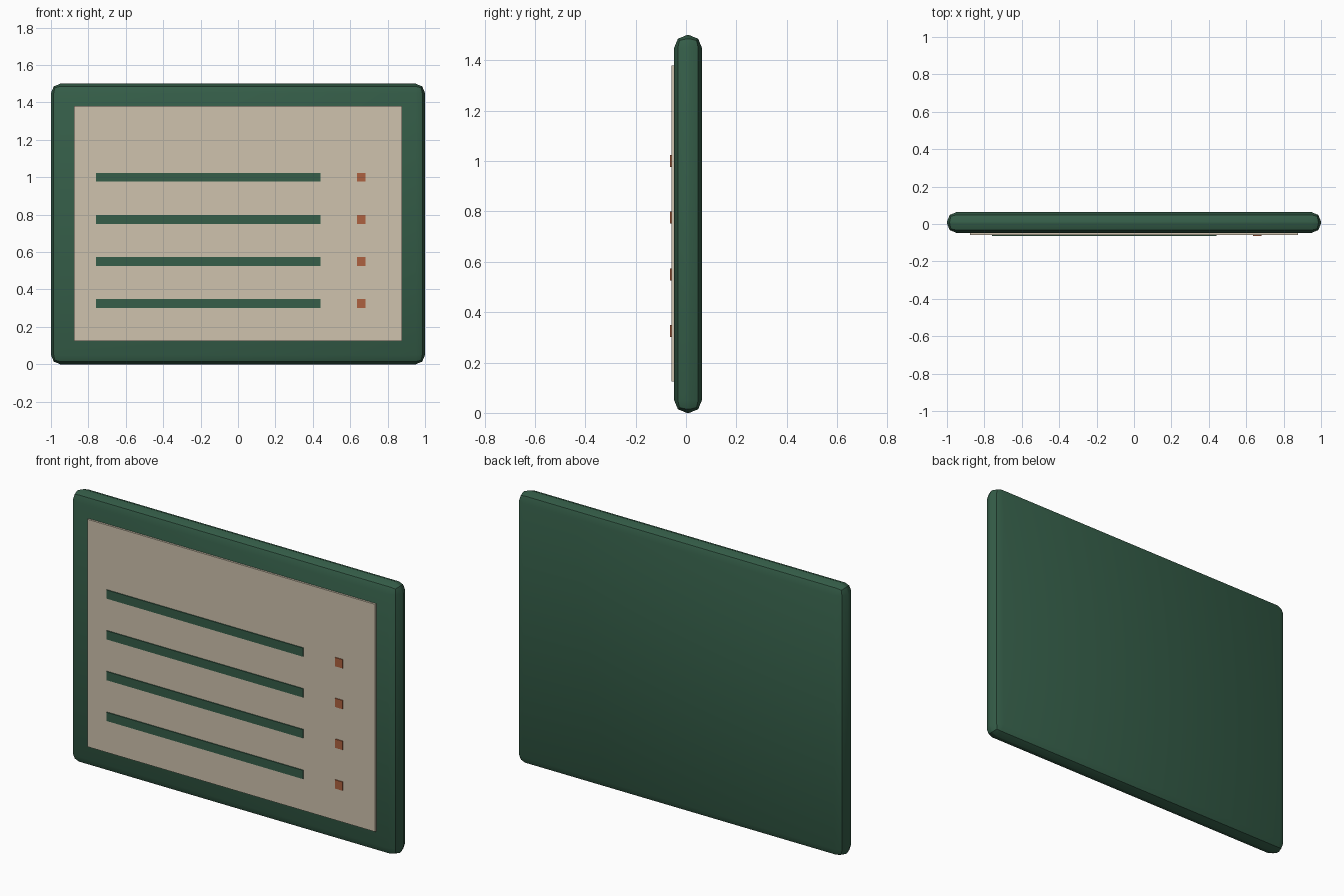
import bpy

if "Cube" in bpy.data.objects:
    bpy.data.objects.remove(bpy.data.objects["Cube"])


def material(name, color):
    m = bpy.data.materials.new(name)
    m.diffuse_color = (*color, 1)
    m.use_nodes = True
    m.node_tree.nodes["Principled BSDF"].inputs["Base Color"].default_value = m.diffuse_color
    return m


green = material("green", (0.035, 0.11, 0.065, 1)[:3])
cream = material("cream", (0.62, 0.54, 0.42))
rust = material("rust", (0.42, 0.12, 0.05))


def box(name, x, y, z, mat, bevel=0.0, segments=1):
    """Box from (min, max) ranges on each axis."""
    bpy.ops.mesh.primitive_cube_add(
        size=1, location=[(r[0] + r[1]) / 2 for r in (x, y, z)])
    ob = bpy.context.object
    ob.name = name
    ob.scale = [r[1] - r[0] for r in (x, y, z)]
    bpy.ops.object.transform_apply(location=False, rotation=False, scale=True)
    ob.data.materials.append(mat)
    if bevel:
        mod = ob.modifiers.new("bevel", 'BEVEL')
        mod.width = bevel
        mod.segments = segments
        bpy.ops.object.modifier_apply(modifier=mod.name)
        bpy.ops.object.shade_smooth_by_angle(angle=0.52)
    return ob


# Rounded backing board
box("board", (-1, 1), (-0.047, 0.063), (0, 1.5), green, 0.05, 2)

# Pale panel on the front
box("panel", (-0.878, 0.878), (-0.058, -0.03), (0.125, 1.38), cream)

# Rows: a long bar and a small square marker
for i in range(4):
    z = 1.0 - 0.225 * i
    rows = (z - 0.024, z + 0.024)
    box(f"row_bar_{i + 1}", (-0.76, 0.44), (-0.063, -0.05), rows, green)
    box(f"row_marker_{i + 1}", (0.635, 0.682), (-0.063, -0.05), rows, rust)
